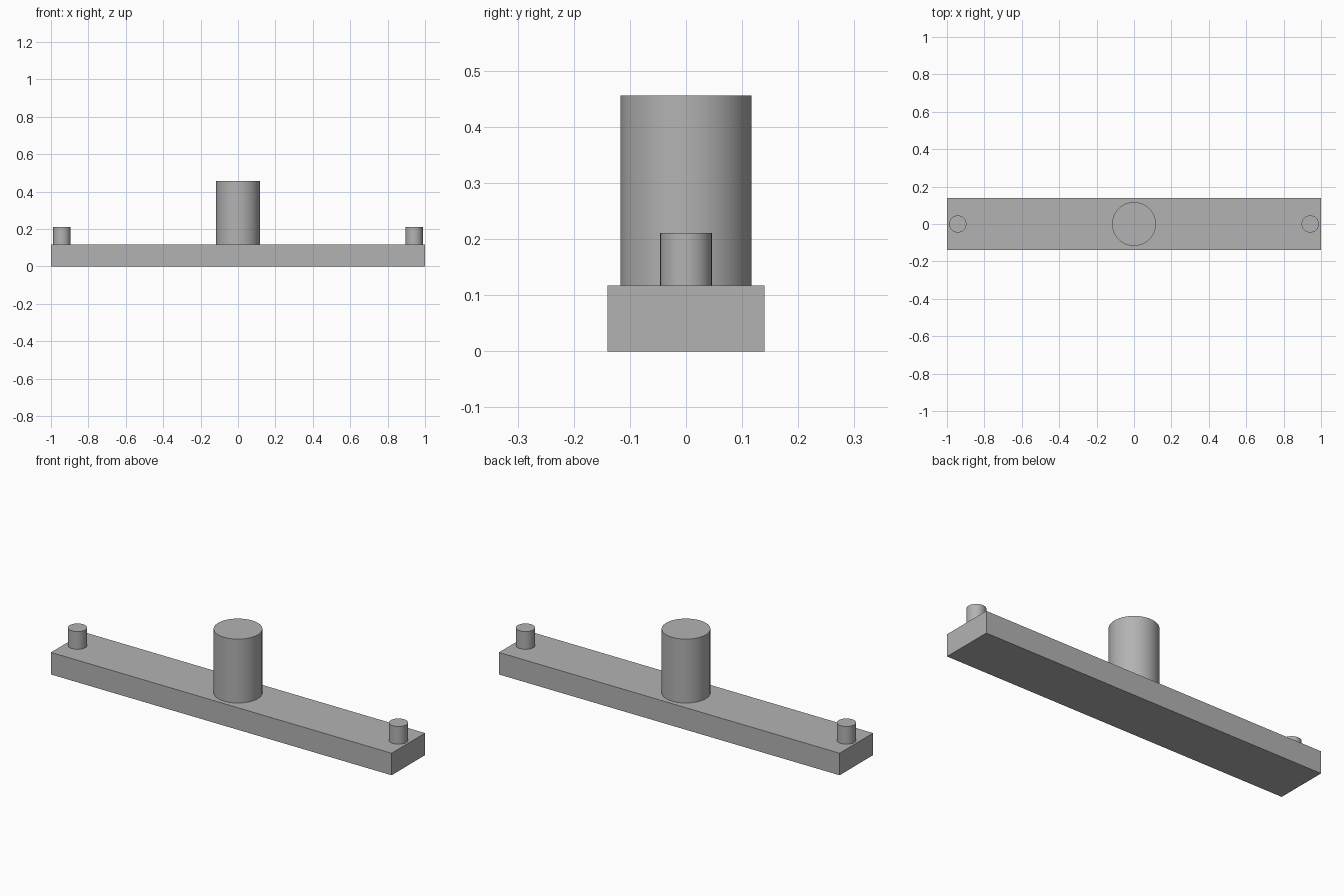
import bpy
import math

default = bpy.data.objects.get("Cube")
if default:
    bpy.data.objects.remove(default, do_unlink=True)

BAR_TOP = 0.117

grey = bpy.data.materials.new("plain grey")
grey.use_nodes = True
colour = (0.45, 0.45, 0.45, 1)
grey.diffuse_color = colour
grey.node_tree.nodes["Principled BSDF"].inputs["Base Color"].default_value = colour


def post(name, x, radius, top):
    """Upright cylinder standing on the bar."""
    height = top - BAR_TOP
    bpy.ops.mesh.primitive_cylinder_add(
        vertices=64, radius=radius, depth=height,
        location=(x, 0, BAR_TOP + height / 2))
    obj = bpy.context.object
    obj.name = name
    obj.data.materials.append(grey)
    bpy.ops.object.shade_smooth_by_angle(angle=math.radians(30))


# Flat base bar
bpy.ops.mesh.primitive_cube_add(size=1, location=(0, 0, BAR_TOP / 2))
bar = bpy.context.object
bar.name = "base_bar"
bar.scale = (2, 0.28, BAR_TOP)
bpy.ops.object.transform_apply(location=False, rotation=False, scale=True)
bar.data.materials.append(grey)

# Central post and the two end pegs
post("center_post", 0, 0.117, 0.456)
for side, sign in (("left", 1), ("right", -1)):
    post(side + "_end_peg", sign * 0.942, 0.046, 0.211)
